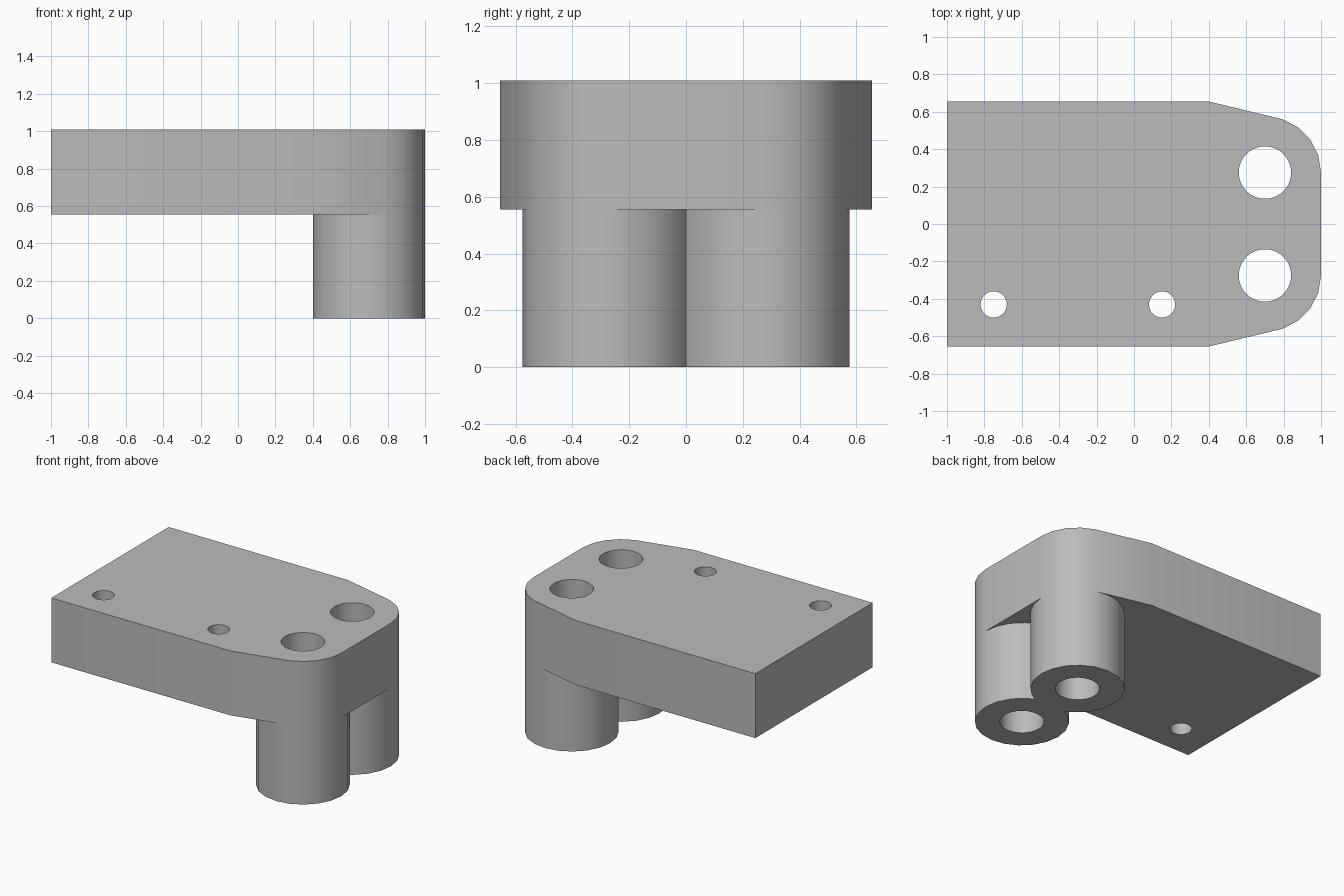
import bpy, bmesh
from math import radians, degrees, asin, sin, cos

cube = bpy.data.objects.get("Cube")
if cube:
    bpy.data.objects.remove(cube, do_unlink=True)

TOP, UNDER = 1.01, 0.555          # plate top and underside
BX, BY, BR = 0.70, 0.275, 0.30    # boss centre and radius

grey = bpy.data.materials.new("plain grey")
grey.use_nodes = True
grey.diffuse_color = (0.5, 0.5, 0.5, 1)
grey.node_tree.nodes["Principled BSDF"].inputs["Base Color"].default_value = (0.5, 0.5, 0.5, 1)


def arc(angles):
    return [(BX + BR * cos(radians(a)), BY + BR * sin(radians(a))) for a in angles]


def mirrored(half):
    """Close a half outline (y >= 0) with its mirror image."""
    return half + [(x, -y) for x, y in reversed(half) if abs(y) > 1e-4]


def prism(name, outline, z0, z1):
    bm = bmesh.new()
    face = bm.faces.new([bm.verts.new((x, y, z0)) for x, y in outline])
    moved = bmesh.ops.extrude_face_region(bm, geom=[face])["geom"]
    bmesh.ops.translate(bm, vec=(0, 0, z1 - z0),
                        verts=[v for v in moved if isinstance(v, bmesh.types.BMVert)])
    bmesh.ops.recalc_face_normals(bm, faces=bm.faces)
    mesh = bpy.data.meshes.new(name)
    bm.to_mesh(mesh)
    bm.free()
    mesh.materials.append(grey)
    obj = bpy.data.objects.new(name, mesh)
    bpy.context.collection.objects.link(obj)
    return obj


def drill(obj, x, y, radius):
    """Cut a round through hole."""
    bpy.ops.mesh.primitive_cylinder_add(vertices=40, radius=radius, depth=3, location=(x, y, 0.5))
    cutter = bpy.context.object
    cutter.hide_render = True
    cutter.data.materials.append(grey)
    mod = obj.modifiers.new("hole", 'BOOLEAN')
    mod.operation, mod.solver, mod.object = 'DIFFERENCE', 'EXACT', cutter
    bpy.context.view_layer.objects.active = obj
    bpy.ops.object.modifier_apply(modifier=mod.name)
    bpy.data.objects.remove(cutter, do_unlink=True)


# Plate with tapered, rounded end
plate = prism("mounting_plate",
              mirrored(arc(range(0, 73, 18)) + [(0.4, 0.655), (-1, 0.655)]), UNDER, TOP)

# Pair of bosses merging along the centre line
valley = degrees(asin(BY / BR))
bosses = prism("twin_bosses",
               mirrored(arc([-valley, *range(-54, 235, 18), 180 + valley])), 0, UNDER)

# Large bores through plate and bosses
for side in (-1, 1):
    for part in (plate, bosses):
        drill(part, BX, side * BY, 0.14)

# Small screw holes along the front edge
for x in (-0.75, 0.15):
    drill(plate, x, -0.43, 0.07)

for part in (plate, bosses):
    bpy.ops.object.select_all(action='DESELECT')
    part.select_set(True)
    bpy.context.view_layer.objects.active = part
    bpy.ops.object.shade_smooth_by_angle(angle=radians(30))
